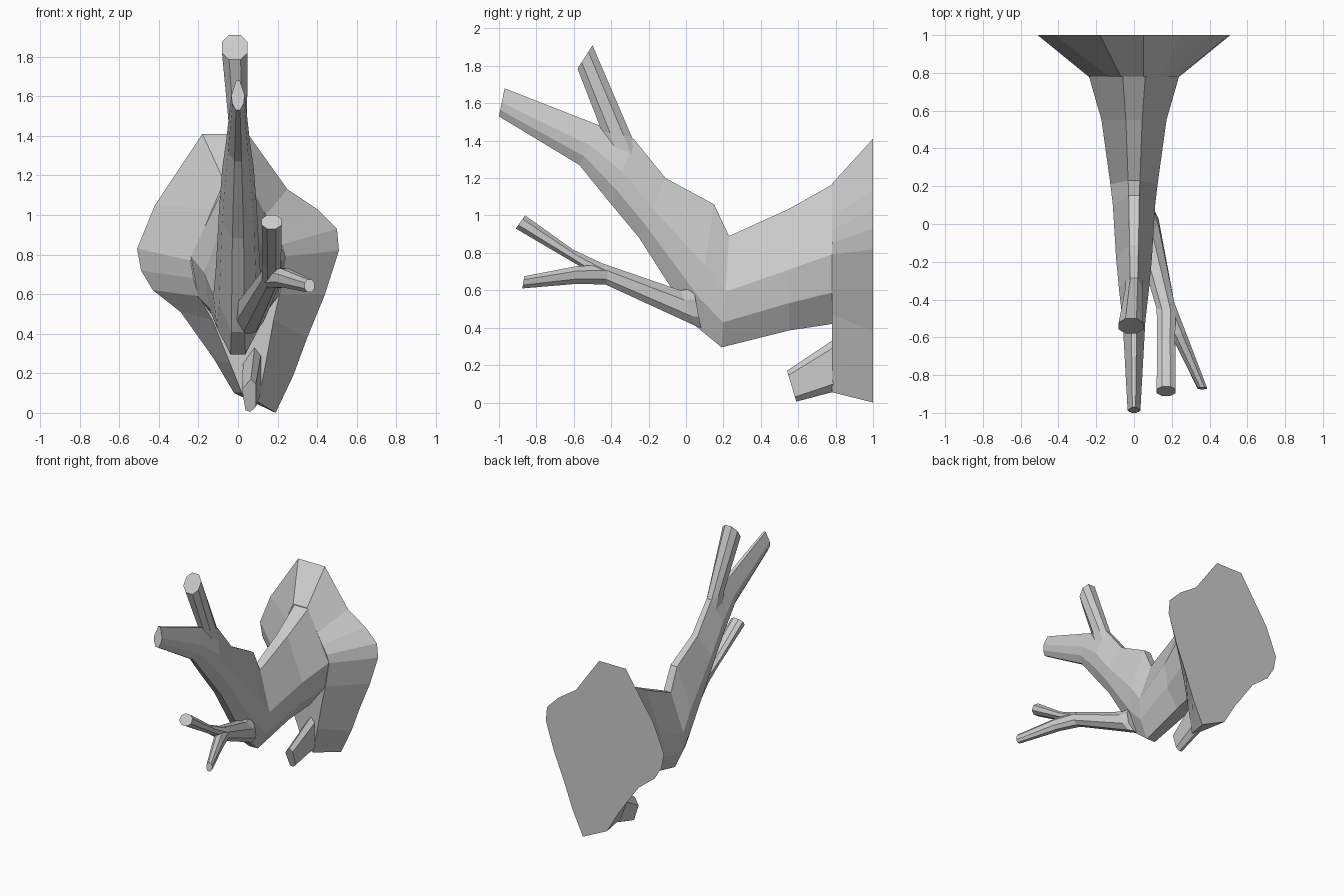
import bpy, bmesh

# Unit cross-sections (sideways, along the top-bottom axis)
TRUNK = [(.25, 1), (1, 0), (.85, -.55), (.3, -1),
         (-.3, -1), (-.85, -.55), (-1, 0), (-.25, 1)]
OCTAGON = [(.45, 1), (1, .45), (1, -.45), (.45, -1),
           (-.45, -1), (-1, -.45), (-1, .45), (-.45, 1)]
STUB = [(.3, 1), (1, .7), (1, -.7), (.2, -1), (-.5, -.9), (-1, .4)]


def skin(name, rings):
    """Flat-shaded closed skin over matching rings of points."""
    bm = bmesh.new()
    loops = [[bm.verts.new(p) for p in ring] for ring in rings]
    n = len(loops[0])
    for a, b in zip(loops, loops[1:]):
        for i in range(n):
            j = (i + 1) % n
            bm.faces.new((a[i], a[j], b[j], b[i]))
    bm.faces.new(loops[0])
    bm.faces.new(loops[-1])
    bmesh.ops.recalc_face_normals(bm, faces=bm.faces)
    mesh = bpy.data.meshes.new(name)
    bm.to_mesh(mesh)
    bm.free()
    obj = bpy.data.objects.new(name, mesh)
    bpy.context.collection.objects.link(obj)
    return obj


def limb(name, section, stations):
    """Each station: top (y, z), bottom (y, z), centre x, half width."""
    rings = []
    for (ty, tz), (by, bz), cx, hw in stations:
        rings.append([(cx + u * hw,
                       (ty + by) / 2 + v * (ty - by) / 2,
                       (tz + bz) / 2 + v * (tz - bz) / 2) for u, v in section])
    return skin(name, rings)


# Flared base: irregular back outline narrowing to the trunk
outer = [(-.18, 1.41), (.05, 1.41), (.25, 1.13), (.40, 1.03), (.50, .93),
         (.51, .82), (.44, .6), (.35, .38), (.28, .19), (.19, 0),
         (-.02, .10), (-.12, .27), (-.29, .51), (-.43, .62), (-.49, .72),
         (-.51, .83), (-.42, 1.05)]
inner = [(-.07, 1.17), (.05, 1.17), (.14, 1.0), (.18, .92), (.22, .85),
         (.24, .79), (.21, .6), (.18, .47), (.14, .25), (.10, .055),
         (.02, .10), (-.04, .25), (-.13, .47), (-.20, .59), (-.225, .68),
         (-.24, .77), (-.13, 1.03)]
skin("flared_base", [[(x, 1, z) for x, z in outer],
                     [(x, .78, z) for x, z in inner]])

# Main trunk, bending up and out to the foremost tip
limb("trunk", TRUNK, [
    ((.78, 1.165), (.78, .42), 0, .238),
    ((.55, 1.035), (.55, .385), 0, .172),
    ((.23, .89), (.19, .295), 0, .125),
    ((.15, 1.06), (.05, .41), 0, .112),
    ((-.11, 1.20), (-.25, .88), 0, .095),
    ((-.28, 1.41), (-.40, 1.06), 0, .08),
    ((-.46, 1.48), (-.57, 1.27), 0, .06),
    ((-.97, 1.68), (-1, 1.53), 0, .034)])

# Upright branch
limb("upper_branch", OCTAGON, [
    ((-.24, 1.31), (-.42, 1.33), 0, .045),
    ((-.29, 1.42), (-.45, 1.45), 0, .045),
    ((-.50, 1.91), (-.58, 1.785), -.016, .065)])

# Lower side branch with its fork
limb("lower_branch", OCTAGON, [
    ((.04, .61), (.08, .40), .03, .08),
    ((-.03, .60), (.05, .41), .06, .07),
    ((-.45, .745), (-.45, .64), .17, .05),
    ((-.60, .815), (-.57, .73), .17, .048),
    ((-.86, 1.0), (-.91, .93), .17, .05)])
limb("lower_twig", OCTAGON, [
    ((-.42, .735), (-.42, .63), .165, .05),
    ((-.58, .73), (-.58, .635), .235, .042),
    ((-.865, .675), (-.875, .61), .362, .025)])

# Broken stub under the trunk
limb("stub", STUB, [
    ((.80, .34), (.80, .06), .07, .045),
    ((.78, .33), (.78, .055), .07, .045),
    ((.54, .17), (.59, .005), .055, .035)])
